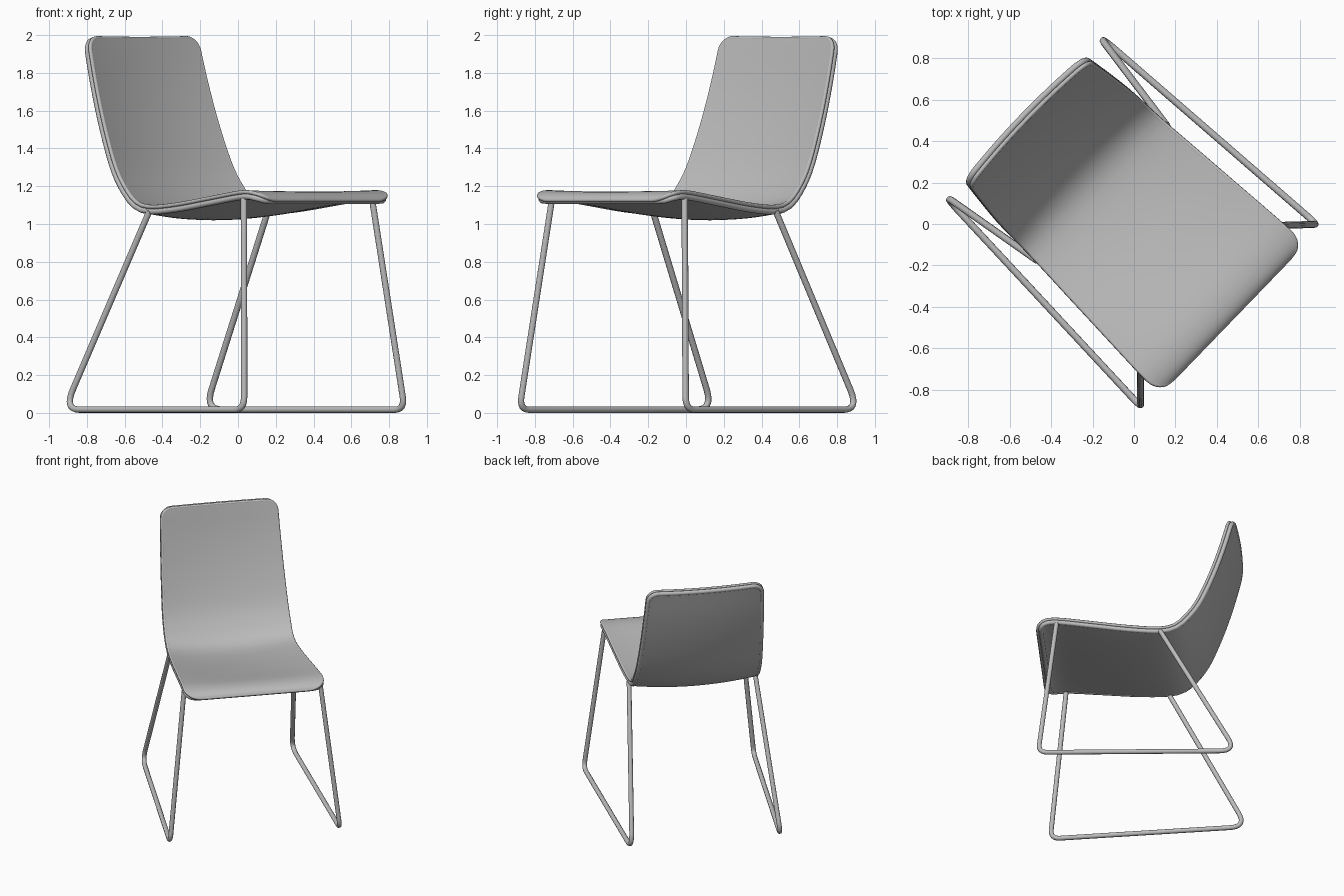
import bpy, bmesh, math
from mathutils import Vector

cube = bpy.data.objects.get("Cube")
if cube:
    bpy.data.objects.remove(cube)

TURN = math.radians(46)      # the chair faces diagonally
ROD = 0.017

grey = bpy.data.materials.new("plain_grey")
grey.use_nodes = True
grey.diffuse_color = (0.5, 0.5, 0.5, 1)
grey.node_tree.nodes["Principled BSDF"].inputs["Base Color"].default_value = (0.5, 0.5, 0.5, 1)


def finish(obj):
    """Turn the part, colour it, apply its modifiers and shade it smooth."""
    obj.rotation_euler.z = TURN
    obj.data.materials.append(grey)
    bpy.ops.object.select_all(action='DESELECT')
    obj.select_set(True)
    bpy.context.view_layer.objects.active = obj
    bpy.ops.object.convert(target='MESH')
    bpy.ops.object.shade_smooth_by_angle(angle=math.radians(40))


def tube(name, points, radius, closed=False):
    curve = bpy.data.curves.new(name, 'CURVE')
    curve.dimensions = '3D'
    curve.bevel_depth = radius
    curve.bevel_resolution = 3
    curve.use_fill_caps = True
    spline = curve.splines.new('POLY')
    spline.points.add(len(points) - 1)
    for sp, p in zip(spline.points, points):
        sp.co = (*p, 1)
    spline.use_cyclic_u = closed
    obj = bpy.data.objects.new(name, curve)
    bpy.context.collection.objects.link(obj)
    finish(obj)


def round_corners(points, radii, steps=8):
    """Replace each inner corner by a short curve."""
    out = [points[0]]
    for a, b, c, r in zip(points, points[1:], points[2:], radii):
        p, q = b + (a - b).normalized() * r, b + (c - b).normalized() * r
        for k in range(steps + 1):
            t = k / steps
            out.append(p * (1 - t) ** 2 + b * 2 * t * (1 - t) + q * t * t)
    return out + [points[-1]]


# Shell profile from front lip to back top: forward, height, half width, sag
PROFILE = [Vector(p) for p in (
    (0.668, 1.122, 0.507, 0.0), (0.65, 1.15, 0.507, 0.0),
    (0.6, 1.172, 0.505, 0.003), (0.5, 1.178, 0.502, 0.01),
    (0.25, 1.147, 0.488, 0.028), (0.0, 1.115, 0.474, 0.036),
    (-0.2, 1.102, 0.462, 0.036), (-0.31, 1.125, 0.457, 0.036),
    (-0.395, 1.205, 0.455, 0.036), (-0.47, 1.32, 0.45, 0.036),
    (-0.557, 1.53, 0.44, 0.034), (-0.632, 1.76, 0.43, 0.03),
    (-0.695, 1.998, 0.42, 0.022))]


def smooth_path(pts, steps=10):
    ext = [2 * pts[0] - pts[1]] + pts + [2 * pts[-1] - pts[-2]]
    out = []
    for a, b, c, d in zip(ext, ext[1:], ext[2:], ext[3:]):
        for k in range(steps):
            t = k / steps
            out.append((2 * b + (c - a) * t + (2 * a - 5 * b + 4 * c - d) * t * t
                        + (3 * b - a - 3 * c + d) * t ** 3) / 2)
    return out + [pts[-1]]


path = smooth_path(PROFILE)
dist = [0.0]
for a, b in zip(path, path[1:]):
    dist.append(dist[-1] + (b - a).xy.length)
total = dist[-1]


def sample(d):
    """Profile values and underside direction at distance d."""
    i = next((k for k in range(len(dist) - 2) if dist[k + 1] >= d), len(dist) - 2)
    a, b = path[i], path[i + 1]
    t = (d - dist[i]) / (dist[i + 1] - dist[i])
    tan = (b - a).xy.normalized()
    return a.lerp(b, t), Vector((-tan.y, tan.x))


R_FRONT, R_BACK = 0.11, 0.07
arc = [1 - math.cos(math.pi / 2 * k / 7) for k in range(8)]
front_rows = [R_FRONT * a for a in arc]
back_rows = [total - R_BACK * a for a in reversed(arc)]
n_mid = 40
span = back_rows[0] - front_rows[-1]
rows = front_rows + [front_rows[-1] + span * k / n_mid for k in range(1, n_mid)] + back_rows


def shell_point(d, v, depth, inset):
    """Point on the shell, sunk below its face and drawn in from its outline."""
    p, n = sample(inset + d * (total - 2 * inset) / total)
    w = p[2]
    for r, e in ((R_FRONT, d), (R_BACK, total - d)):
        if e < r:
            w -= r - math.sqrt(max(0, r * r - (r - e) ** 2))
    x = (w - inset) * v
    off = n * (p[3] * (1 - (x / p[2]) ** 2) + depth)
    return Vector((x, -(p[0] + off.x), p[1] + off.y))


# Seat and back in one thick bent shell
COLS = 20
vs = [-1 + 2 * k / COLS for k in range(COLS + 1)]
bm = bmesh.new()
grid = [[bm.verts.new(shell_point(d, v, 0, 0.01)) for v in vs] for d in rows]
for r0, r1 in zip(grid, grid[1:]):
    for j in range(COLS):
        bm.faces.new((r0[j], r0[j + 1], r1[j + 1], r1[j]))
mesh = bpy.data.meshes.new("seat_shell")
bm.to_mesh(mesh)
bm.free()
shell = bpy.data.objects.new("seat_shell", mesh)
bpy.context.collection.objects.link(shell)
solid = shell.modifiers.new("thickness", 'SOLIDIFY')
solid.thickness = 0.046
solid.offset = -1
finish(shell)

# Piping along the upper edge and a rod along the lower edge
loop = ([(rows[0], v) for v in vs] + [(d, 1) for d in rows[1:-1]]
        + [(rows[-1], v) for v in reversed(vs)] + [(d, -1) for d in reversed(rows[1:-1])])
for name, radius, depth, inset in (("edge_piping", 0.011, 0.01, 0.01),
                                   ("edge_rod", 0.016, 0.034, 0.014)):
    tube(name, [shell_point(d, v, depth, inset) for d, v in loop], radius, closed=True)

# Sled legs, one bent rod on each side
for name, side in (("left_leg_frame", 1), ("right_leg_frame", -1)):
    corners = [Vector((side * s, -u, z)) for u, s, z in (
        (0.515, 0.488, 1.135), (0.636, 0.612, ROD),
        (-0.76, 0.537, ROD), (-0.215, 0.452, 1.07))]
    tube(name, round_corners(corners, (0.07, 0.12)), ROD)
